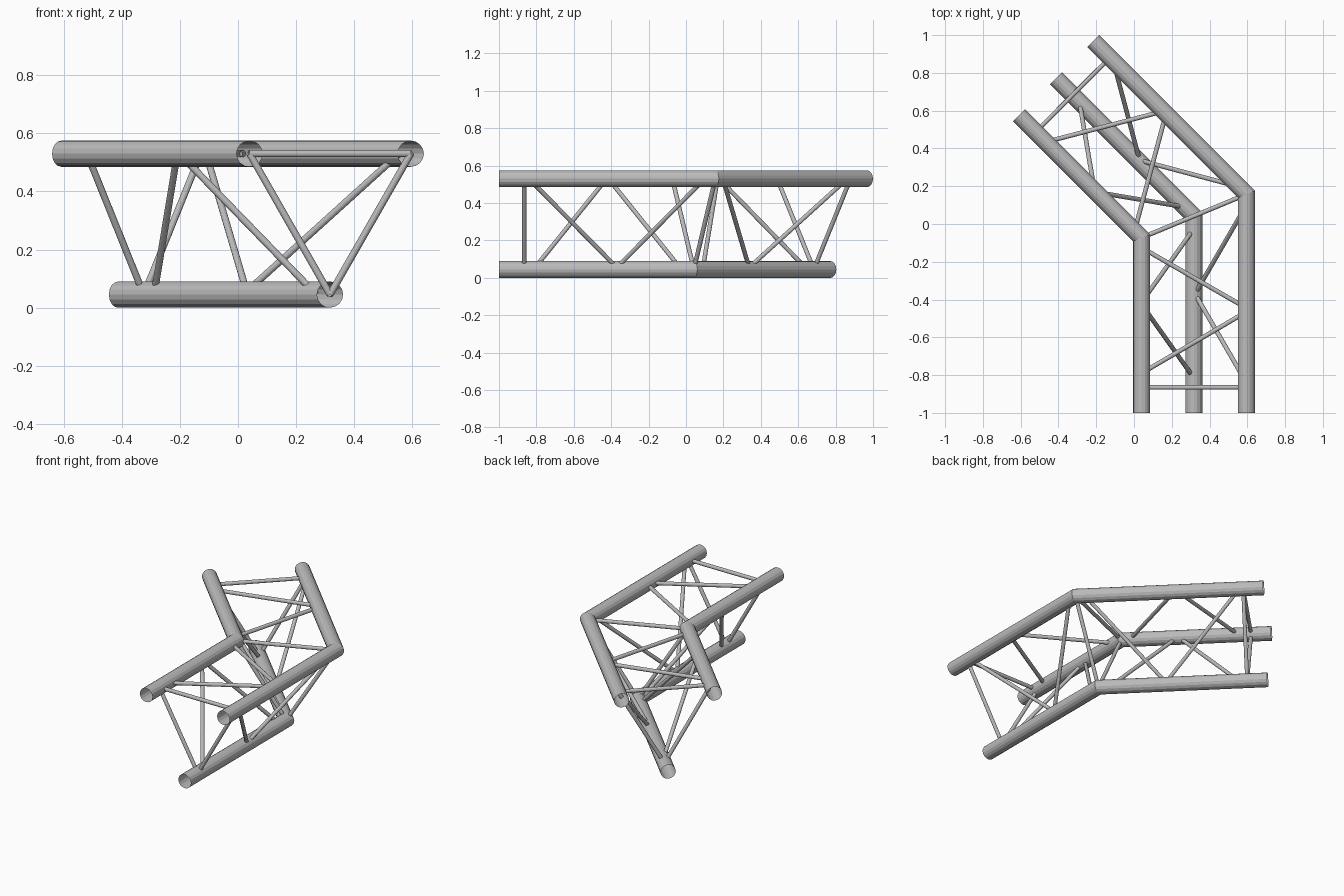
import bpy, bmesh, math
from mathutils import Vector

cube = bpy.data.objects.get("Cube")
if cube:
    bpy.data.objects.remove(cube, do_unlink=True)

steel = bpy.data.materials.new("brushed grey metal")
steel.use_nodes = True
GREY = (0.5, 0.5, 0.5, 1)
steel.diffuse_color = GREY
steel.node_tree.nodes["Principled BSDF"].inputs["Base Color"].default_value = GREY

CHORD_R, BRACE_R = 0.045, 0.012
S = math.sqrt(0.5)
TURN = Vector((-S, S, 0))        # heading of the second arm
FRONT = -1.0

# Mitre point of each chord and the length of its second arm
CORNER = {
    "inner": Vector((0.04, -0.073, 0.53)),
    "outer": Vector((0.595, 0.157, 0.53)),
    "lower": Vector((0.317, 0.042, 0.045)),
}


def tube(name, points, radius, sides):
    """Open-ended pipe through the points, with mitred joints."""
    bm = bmesh.new()
    rings = []
    dirs = [(b - a).normalized() for a, b in zip(points, points[1:])]
    up = Vector((0, 0, 1)) if abs(dirs[0].z) < 0.95 else Vector((1, 0, 0))
    side = dirs[0].cross(up).normalized()
    up = side.cross(dirs[0])
    for i, p in enumerate(points):
        before = dirs[max(i - 1, 0)]
        normal = before + dirs[min(i, len(dirs) - 1)]
        ring = []
        for k in range(sides):
            a = math.tau * k / sides
            off = radius * (math.cos(a) * side + math.sin(a) * up)
            if i == 0 or len(points) == 2:
                ring.append(bm.verts.new(p + off))
            else:
                # slide the previous ring along its arm onto the joint plane
                start = rings[-1][k].co
                t = (p - start).dot(normal) / before.dot(normal)
                ring.append(bm.verts.new(start + before * t))
        rings.append(ring)
    for r0, r1 in zip(rings, rings[1:]):
        for k in range(sides):
            n = (k + 1) % sides
            bm.faces.new((r0[k], r0[n], r1[n], r1[k]))
    bmesh.ops.recalc_face_normals(bm, faces=bm.faces)
    mesh = bpy.data.meshes.new(name)
    bm.to_mesh(mesh)
    bm.free()
    mesh.materials.append(steel)
    obj = bpy.data.objects.new(name, mesh)
    bpy.context.collection.objects.link(obj)
    return obj


def on_chord(chord, arm, dist):
    """Point on a chord's centre line, measured away from the corner."""
    heading = Vector((0, -1, 0)) if arm == "front" else TURN
    return CORNER[chord] + heading * dist


# Main chords: three bent pipes
for chord, corner in CORNER.items():
    length = corner.y - FRONT
    tube(chord + "_chord",
         [on_chord(chord, "front", length), corner, on_chord(chord, "rear", length - 0.01)],
         CHORD_R, 16)

# Diagonal braces, the same on both arms: chord, distance, chord, distance
DIAGONALS = [
    ("inner", 0.717, "outer", 0.622),
    ("inner", 0.052, "outer", 0.602),
    ("inner", 0.342, "lower", 0.067),
    ("inner", 0.352, "lower", 0.857),
    ("outer", 0.997, "lower", 0.402),
    ("outer", 0.057, "lower", 0.422),
]
PAIRS = [("inner", "outer"), ("inner", "lower"), ("outer", "lower")]

for arm in ("front", "rear"):
    for n, (c0, d0, c1, d1) in enumerate(DIAGONALS):
        tube(f"{arm}_diagonal_brace_{n + 1}",
             [on_chord(c0, arm, d0), on_chord(c1, arm, d1)], BRACE_R, 12)
    # triangular end frame
    for c0, c1 in PAIRS:
        ends = [on_chord(c, arm, CORNER[c].y - FRONT - 0.135) for c in (c0, c1)]
        tube(f"{arm}_end_brace_{c0}_{c1}", ends, BRACE_R, 12)

# Triangular frame at the bend
for c0, c1 in PAIRS:
    tube(f"corner_brace_{c0}_{c1}", [CORNER[c0], CORNER[c1]], BRACE_R, 12)
